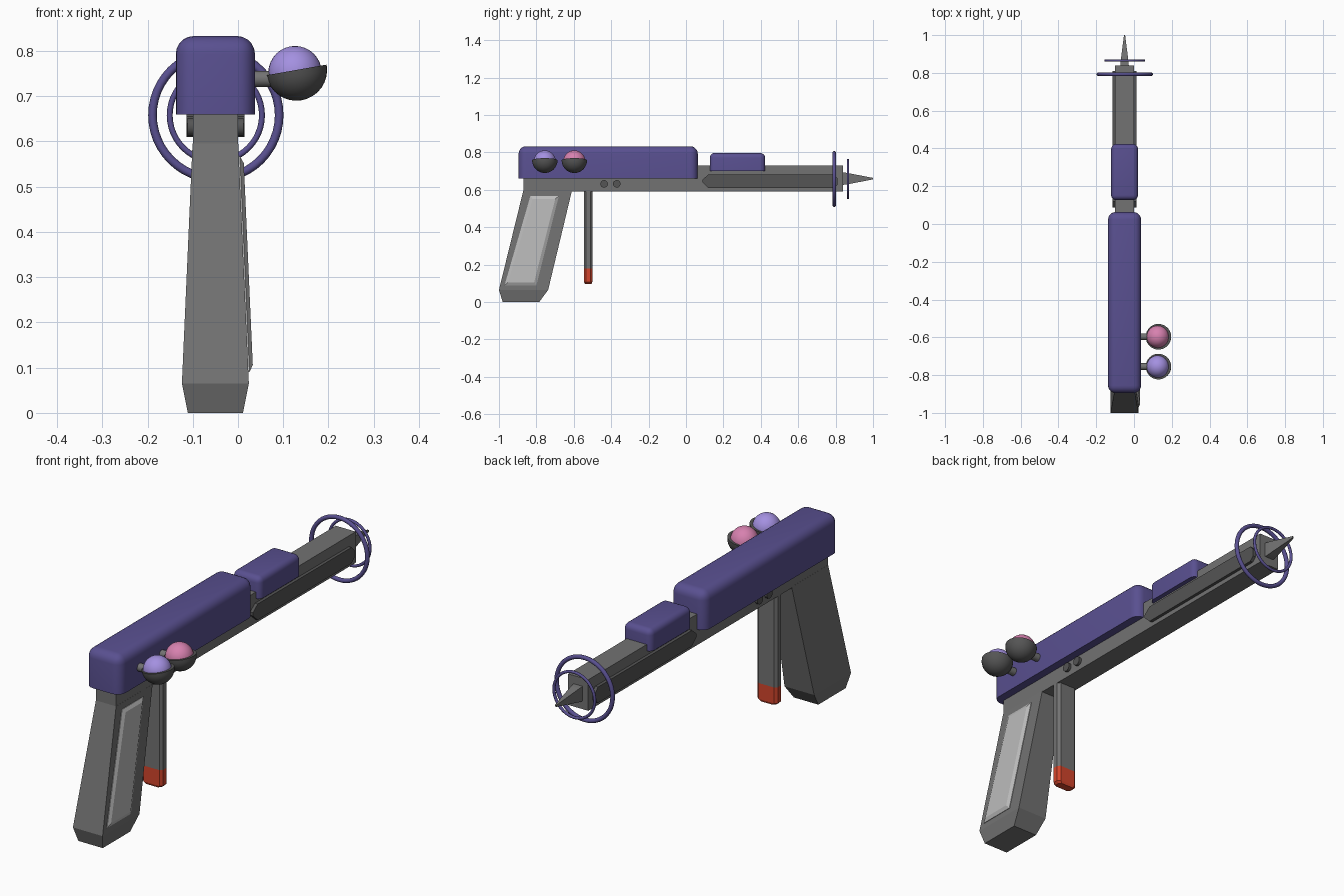
import bpy, bmesh, math
from mathutils import Matrix, Vector

if "Cube" in bpy.data.objects:
    bpy.data.objects.remove(bpy.data.objects["Cube"])

CX = -0.05      # centre plane of the gun
AXIS_Z = 0.66   # barrel axis height


def material(name, rgb):
    m = bpy.data.materials.new(name)
    m.diffuse_color = (*rgb, 1)
    m.use_nodes = True
    m.node_tree.nodes["Principled BSDF"].inputs["Base Color"].default_value = m.diffuse_color
    return m


GREY = material("grey", (0.17, 0.17, 0.17))
DARK = material("dark_grey", (0.09, 0.09, 0.09))
LIGHT = material("light_grey", (0.5, 0.5, 0.5))
PURPLE = material("purple", (0.10, 0.08, 0.28))
RED = material("red", (0.65, 0.06, 0.025))
PINK = material("pink", (0.68, 0.22, 0.43))
LAVENDER = material("lavender", (0.37, 0.28, 0.75))


def finish(name, bm, mat, smooth=False):
    bmesh.ops.recalc_face_normals(bm, faces=bm.faces)
    me = bpy.data.meshes.new(name)
    bm.to_mesh(me)
    bm.free()
    ob = bpy.data.objects.new(name, me)
    bpy.context.collection.objects.link(ob)
    me.materials.append(mat)
    if smooth:
        bpy.ops.object.select_all(action='DESELECT')
        ob.select_set(True)
        bpy.context.view_layer.objects.active = ob
        bpy.ops.object.shade_smooth_by_angle(angle=math.radians(40))
    return ob


def loft(name, rings, mat):
    """Skin a list of equal-sized point rings and cap both ends."""
    bm = bmesh.new()
    vs = [[bm.verts.new(p) for p in r] for r in rings]
    n = len(vs[0])
    for a, b in zip(vs, vs[1:]):
        for i in range(n):
            j = (i + 1) % n
            bm.faces.new((a[i], a[j], b[j], b[i]))
    bm.faces.new(vs[0])
    bm.faces.new(vs[-1])
    return finish(name, bm, mat)


def rect(y0, y1, half, z):
    return [(CX - half, y0, z), (CX + half, y0, z), (CX + half, y1, z), (CX - half, y1, z)]


def shell(name, half, y0, y1, z0, z1, r):
    """Box with every edge rounded except around the flat underside."""
    bm = bmesh.new()
    bmesh.ops.create_cube(bm, size=1)
    for v in bm.verts:
        v.co = (CX + v.co.x * 2 * half, (y0 + y1) / 2 + v.co.y * (y1 - y0),
                (z0 + z1) / 2 + v.co.z * (z1 - z0))
    edges = [e for e in bm.edges if max(v.co.z for v in e.verts) > z0 + 0.01]
    bmesh.ops.bevel(bm, geom=edges, offset=r, segments=5, profile=0.5, affect='EDGES')
    return finish(name, bm, PURPLE, True)


def cylinder_x(name, x0, x1, y, z, r, mat):
    bm = bmesh.new()
    rot = Matrix.Translation(((x0 + x1) / 2, y, z)) @ Matrix.Rotation(math.pi / 2, 4, 'Y')
    bmesh.ops.create_cone(bm, cap_ends=True, segments=20, radius1=r, radius2=r,
                          depth=x1 - x0, matrix=rot)
    return finish(name, bm, mat, True)


# Barrel frame
loft("barrel_frame", [rect(-0.87, 0.84, 0.05, 0.59), rect(-0.87, 0.84, 0.05, 0.73)], GREY)

# Grip with chamfered foot
loft("grip", [rect(-0.98, -0.785, 0.061, 0), rect(-1.0, -0.737, 0.074, 0.065),
              rect(-0.87, -0.61, 0.0505, 0.595)], GREY)

# Raised light panel on the right of the grip
outline = [(-0.97, 0.09), (-0.80, 0.09), (-0.68, 0.567), (-0.832, 0.567)]
inner = [(-0.952, 0.106), (-0.812, 0.106), (-0.699, 0.552), (-0.82, 0.552)]


def panel_ring(points, lift):
    return [(0.0245 - 0.0445 * (z - 0.065) + lift, y, z) for y, z in points]


loft("grip_panel", [panel_ring(outline, -0.01), panel_ring(outline, 0.002),
                    panel_ring(inner, 0.01)], LIGHT)

# Purple upper covers
shell("rear_cover", 0.0875, -0.895, 0.063, 0.66, 0.833, 0.04)
shell("front_cover", 0.071, 0.127, 0.423, 0.70, 0.797, 0.026)

# Side rails and screws on both sides
rail = [(0.088, 0.64), (0.088, 0.655), (0.12, 0.682), (0.79, 0.682), (0.81, 0.662),
        (0.81, 0.628), (0.79, 0.61), (0.12, 0.61)]
for side, s in (("left", -1), ("right", 1)):
    loft(f"{side}_rail", [[(CX + s * d, y, z) for y, z in rail] for d in (0.045, 0.064)], DARK)
    for i, y in enumerate((-0.438, -0.37)):
        xs = sorted((CX + s * 0.04, CX + s * 0.062))
        cylinder_x(f"{side}_screw_{i + 1}", *xs, y, 0.632, 0.02, DARK)


# Trigger lever with chamfered edges and a red tip
def lever_ring(z, k=1.0):
    w, d, c = 0.05 * k, 0.0225 * k, 0.011
    pts = [(w, d - c), (w - c, d), (c - w, d), (-w, d - c),
           (-w, c - d), (c - w, -d), (w - c, -d), (w, c - d)]
    return [(CX + x, -0.523 + y, z) for x, y in pts]


loft("trigger_lever", [lever_ring(0.18), lever_ring(0.60)], GREY)
loft("trigger_tip", [lever_ring(0.098, 0.8), lever_ring(0.108), lever_ring(0.18)], RED)


# Rings around the muzzle
def ring(name, y, radius, tube):
    bpy.ops.mesh.primitive_torus_add(location=(CX + 0.001, y, AXIS_Z - 0.002),
                                     rotation=(math.pi / 2, 0, 0), major_segments=48,
                                     minor_segments=10, major_radius=radius, minor_radius=tube)
    ob = bpy.context.object
    ob.name = name
    ob.data.materials.append(PURPLE)
    bpy.ops.object.shade_smooth()


ring("large_ring", 0.793, 0.14, 0.0095)
ring("small_ring", 0.866, 0.102, 0.0065)


# Muzzle spike
def spike_ring(y, a, b):
    return [(CX + x * a, y, AXIS_Z + z * b) for x, z in ((-1, -1), (1, -1), (1, 1), (-1, 1))]


loft("muzzle_spike", [spike_ring(0.83, 0.023, 0.034), spike_ring(0.86, 0.021, 0.031),
                      spike_ring(1.0, 0.003, 0.004)], GREY)

# Two orbs in tilted cups on the right side
for label, y, mat in (("lavender", -0.755, LAVENDER), ("pink", -0.597, PINK)):
    bm = bmesh.new()
    bmesh.ops.create_uvsphere(bm, u_segments=32, v_segments=16, radius=0.059,
                              matrix=Matrix.Translation((0.126, y, 0.752)))
    finish(f"{label}_orb", bm, mat, True)

    bm = bmesh.new()
    bmesh.ops.create_uvsphere(bm, u_segments=32, v_segments=16, radius=0.068)
    cut = bmesh.ops.bisect_plane(bm, geom=bm.verts[:] + bm.edges[:] + bm.faces[:],
                                 plane_co=(0, 0, 0), plane_no=(0, 0, 1), clear_outer=True)
    bmesh.ops.holes_fill(bm, edges=[e for e in bm.edges if e.is_boundary])
    bm.transform(Matrix.Translation((0.129, y, 0.758)) @ Matrix.Rotation(math.radians(-10), 4, 'Y'))
    finish(f"{label}_cup", bm, DARK, True)
    cylinder_x(f"{label}_stem", 0.02, 0.085, y, 0.738, 0.018, GREY)
